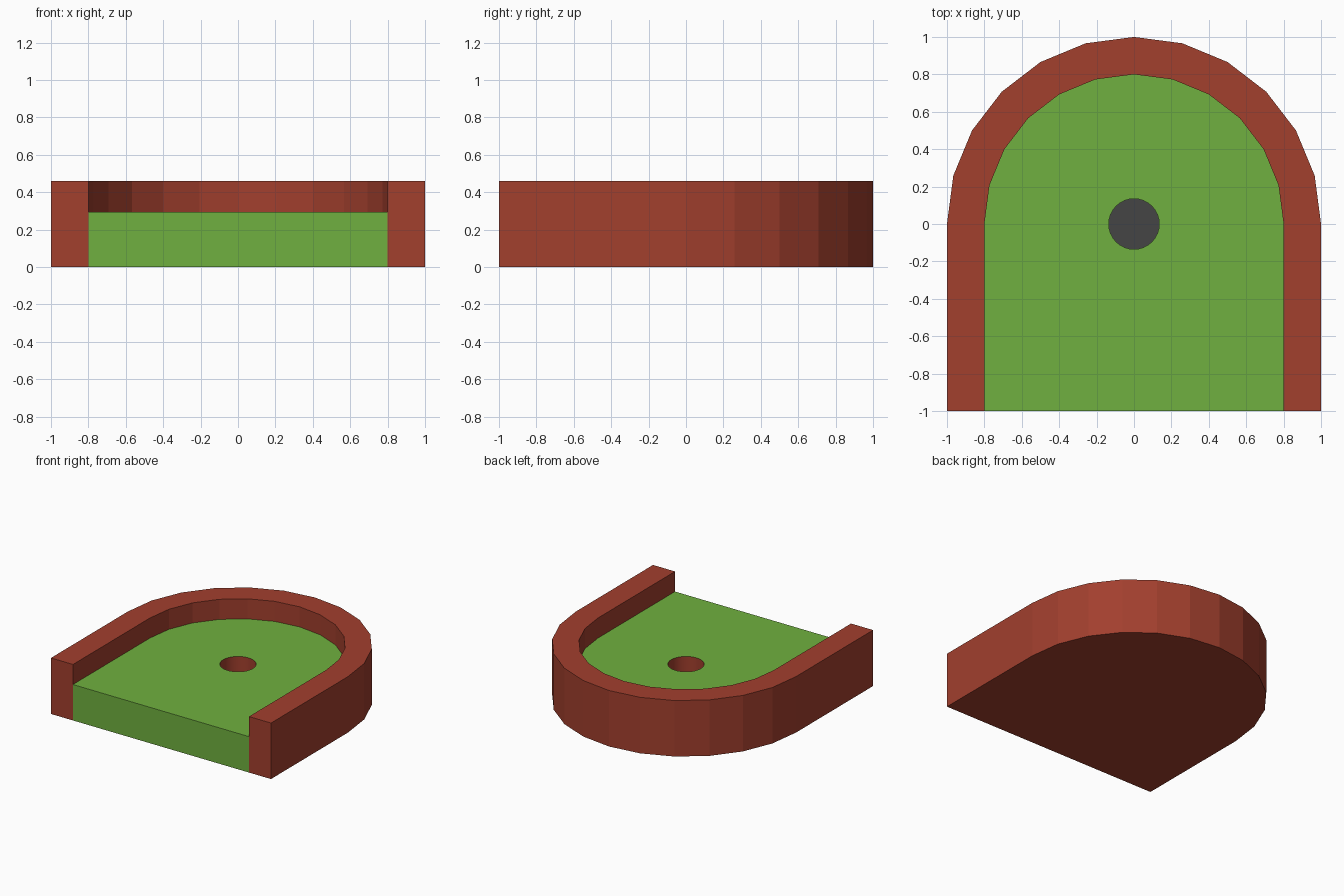
import bpy, bmesh
from math import sin, cos, pi

if "Cube" in bpy.data.objects:
    bpy.data.objects.remove(bpy.data.objects["Cube"])

WALL_TOP, GREEN_TOP, CUP_FLOOR = 0.46, 0.295, 0.08
OUTER, INNER, CUP_R, CUP_SIDES = 1.0, 0.8, 0.135, 32


def material(name, color):
    m = bpy.data.materials.new(name)
    m.diffuse_color = (*color, 1)
    m.use_nodes = True
    m.node_tree.nodes["Principled BSDF"].inputs["Base Color"].default_value = m.diffuse_color
    return m


red = material("brick_red", (0.36, 0.05, 0.027))
green = material("turf_green", (0.162, 0.434, 0.05))
dark = material("dark_grey", (0.06, 0.06, 0.06))


def finish(name, bm, mat, smooth=False):
    me = bpy.data.meshes.new(name)
    for f in bm.faces:
        f.smooth = smooth
    bm.to_mesh(me)
    bm.free()
    me.materials.append(mat)
    ob = bpy.data.objects.new(name, me)
    bpy.context.collection.objects.link(ob)
    return ob


def arch(bm, r, z):
    """Open U outline, counter-clockwise from front right to front left."""
    arc = [(r * cos(i * pi / 12), r * sin(i * pi / 12)) for i in range(13)]
    return [bm.verts.new((x, y, z)) for x, y in [(r, -1)] + arc + [(-r, -1)]]


def ring(bm, z):
    steps = [2 * pi * i / CUP_SIDES for i in range(CUP_SIDES)]
    return [bm.verts.new((CUP_R * cos(a), CUP_R * sin(a), z)) for a in steps]


def skin(bm, a, b):
    for i in range(len(a) - 1):
        bm.faces.new((a[i], a[i + 1], b[i + 1], b[i]))


# Border wall: outer side, rim, inner side, front ends and underside
bm = bmesh.new()
loops = [arch(bm, OUTER, 0), arch(bm, OUTER, WALL_TOP),
         arch(bm, INNER, WALL_TOP), arch(bm, INNER, GREEN_TOP)]
for a, b in zip(loops, loops[1:]):
    skin(bm, a, b)
foot = [bm.verts.new((s * INNER, -1, 0)) for s in (1, -1)]
bm.faces.new([foot[0]] + [l[0] for l in loops] )
bm.faces.new([l[-1] for l in reversed(loops)] + [foot[1]])
bm.faces.new([foot[0], foot[1]] + loops[0][::-1])
bm.normal_update()
finish("border_wall", bm, red)

# Turf: top surface with a round opening, and the front face
bm = bmesh.new()
edge, hole = arch(bm, INNER, GREEN_TOP), ring(bm, GREEN_TOP)
edges = [bm.edges.new((l[i - 1], l[i])) for l in (edge, hole) for i in range(len(l))]
bmesh.ops.triangle_fill(bm, edges=edges, use_beauty=True, normal=(0, 0, 1))
bm.normal_update()
for f in bm.faces:
    if f.normal.z < 0:
        f.normal_flip()
base = [bm.verts.new((s * INNER, -1, 0)) for s in (-1, 1)]
bm.faces.new((base[0], base[1], edge[0], edge[-1]))
finish("turf", bm, green)

# Cup side, facing inwards
bm = bmesh.new()
top, low = ring(bm, GREEN_TOP), ring(bm, CUP_FLOOR)
skin(bm, top + top[:1], low + low[:1])
finish("cup_side", bm, red, smooth=True)

# Cup floor
bm = bmesh.new()
bm.faces.new(ring(bm, CUP_FLOOR))
finish("cup_floor", bm, dark)
